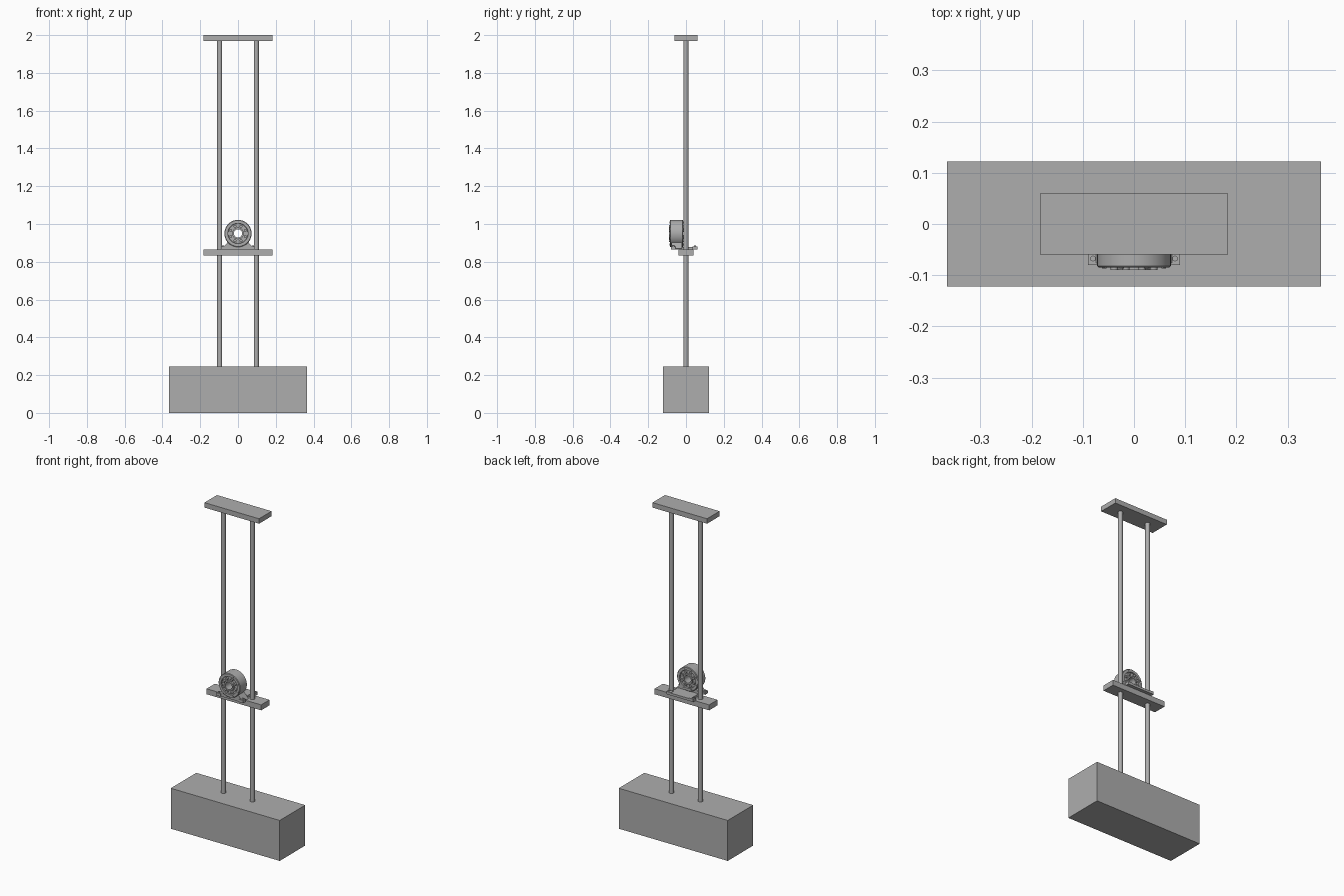
import bpy, bmesh, math
from mathutils import Matrix, Vector

if "Cube" in bpy.data.objects:
    bpy.data.objects.remove(bpy.data.objects["Cube"])

grey = bpy.data.materials.new("plain_grey")
grey.diffuse_color = (0.42, 0.42, 0.42, 1)
grey.use_nodes = True
grey.node_tree.nodes["Principled BSDF"].inputs["Base Color"].default_value = grey.diffuse_color


def finish(name, bm, smooth=False):
    bmesh.ops.recalc_face_normals(bm, faces=bm.faces)
    me = bpy.data.meshes.new(name)
    bm.to_mesh(me)
    bm.free()
    me.materials.append(grey)
    ob = bpy.data.objects.new(name, me)
    bpy.context.collection.objects.link(ob)
    if smooth:
        bpy.ops.object.select_all(action='DESELECT')
        ob.select_set(True)
        bpy.context.view_layer.objects.active = ob
        bpy.ops.object.shade_smooth_by_angle(angle=math.radians(35))
    return ob


def box(name, x0, x1, y0, y1, z0, z1):
    bm = bmesh.new()
    size = Vector((x1 - x0, y1 - y0, z1 - z0))
    mid = Vector((x0 + x1, y0 + y1, z0 + z1)) / 2
    bmesh.ops.create_cube(bm, size=1, matrix=Matrix.Translation(mid) @ Matrix.Diagonal((*size, 1)))
    return finish(name, bm)


def cylinder(name, r, depth, mid, along_y=False, n=24):
    bm = bmesh.new()
    m = Matrix.Translation(mid)
    if along_y:
        m = m @ Matrix.Rotation(math.pi / 2, 4, 'X')
    bmesh.ops.create_cone(bm, cap_ends=True, segments=n, radius1=r, radius2=r, depth=depth, matrix=m)
    return finish(name, bm, True)


def lathe_y(name, profile, cz, n=48):
    """Closed (radius, y) profile spun about the y axis at height cz."""
    bm = bmesh.new()
    rings = [[bm.verts.new((r * math.cos(2 * math.pi * i / n), y, cz + r * math.sin(2 * math.pi * i / n)))
              for i in range(n)] for r, y in profile]
    for a, b in zip(rings, rings[1:] + rings[:1]):
        for i in range(n):
            j = (i + 1) % n
            bm.faces.new((a[i], a[j], b[j], b[i]))
    return finish(name, bm, True)


def extrude_y(name, outline, y0, y1):
    """(x, z) outline pushed from y0 to y1."""
    bm = bmesh.new()
    f = bm.faces.new([bm.verts.new((x, y0, z)) for x, z in outline])
    g = bmesh.ops.extrude_face_region(bm, geom=[f])
    bmesh.ops.translate(bm, vec=(0, y1 - y0, 0), verts=[v for v in g["geom"] if isinstance(v, bmesh.types.BMVert)])
    return finish(name, bm)


# Frame: base block, plates and rods
box("base_block", -0.365, 0.365, -0.122, 0.122, 0, 0.245)
box("top_plate", -0.183, 0.183, -0.06, 0.06, 1.97, 2.0)
box("carriage_plate", -0.183, 0.183, -0.04, 0.04, 0.832, 0.865)
for side, s in (("left", -1), ("right", 1)):
    cylinder(side + "_rod", 0.0135, 1.735, (s * 0.097, 0, 1.1075))

# Motor foot with corner tabs and bolts
CZ = 0.95
box("motor_foot", -0.07, 0.07, -0.075, 0.06, 0.865, 0.879)
for s in (-1, 1):
    for y0, y1 in ((-0.08, -0.055), (0.035, 0.06)):
        a, b = sorted((s * 0.06, s * 0.09))
        box("foot_tab", a, b, y0, y1, 0.865, 0.882)
        cylinder("foot_bolt", 0.006, 0.006, (s * 0.08, (y0 + y1) / 2, 0.884), n=6)

# Sloped saddle holding the housing
extrude_y("motor_saddle", [(-0.085, 0.87), (0.085, 0.87), (0.055, 0.903), (0.03, 0.892),
                           (0, 0.885), (-0.03, 0.892), (-0.055, 0.903)], -0.076, -0.02)

# Ring housing with a through bore and recessed faces
lathe_y("motor_housing", [(0.069, -0.085), (0.072, -0.082), (0.072, -0.018), (0.069, -0.015),
                          (0.054, -0.015), (0.052, -0.024), (0.052, -0.076), (0.054, -0.085)], CZ)
lathe_y("inner_disc", [(0.053, -0.077), (0.053, -0.023), (0.022, -0.023), (0.022, -0.077)], CZ)
lathe_y("bore_collar", [(0.031, -0.09), (0.031, -0.015), (0.022, -0.015), (0.022, -0.09)], CZ, 32)

# Bolts around the rim and studs in the recess, front and back
for i in range(8):
    a = math.pi * (i + 0.5) / 4
    c, s = math.cos(a), math.sin(a)
    cylinder("rim_bolt", 0.005, 0.074, (0.0625 * c, -0.05, CZ + 0.0625 * s), True, 6)
    cylinder("disc_stud", 0.0075, 0.076, (0.0415 * c, -0.052, CZ + 0.0415 * s), True, 12)
